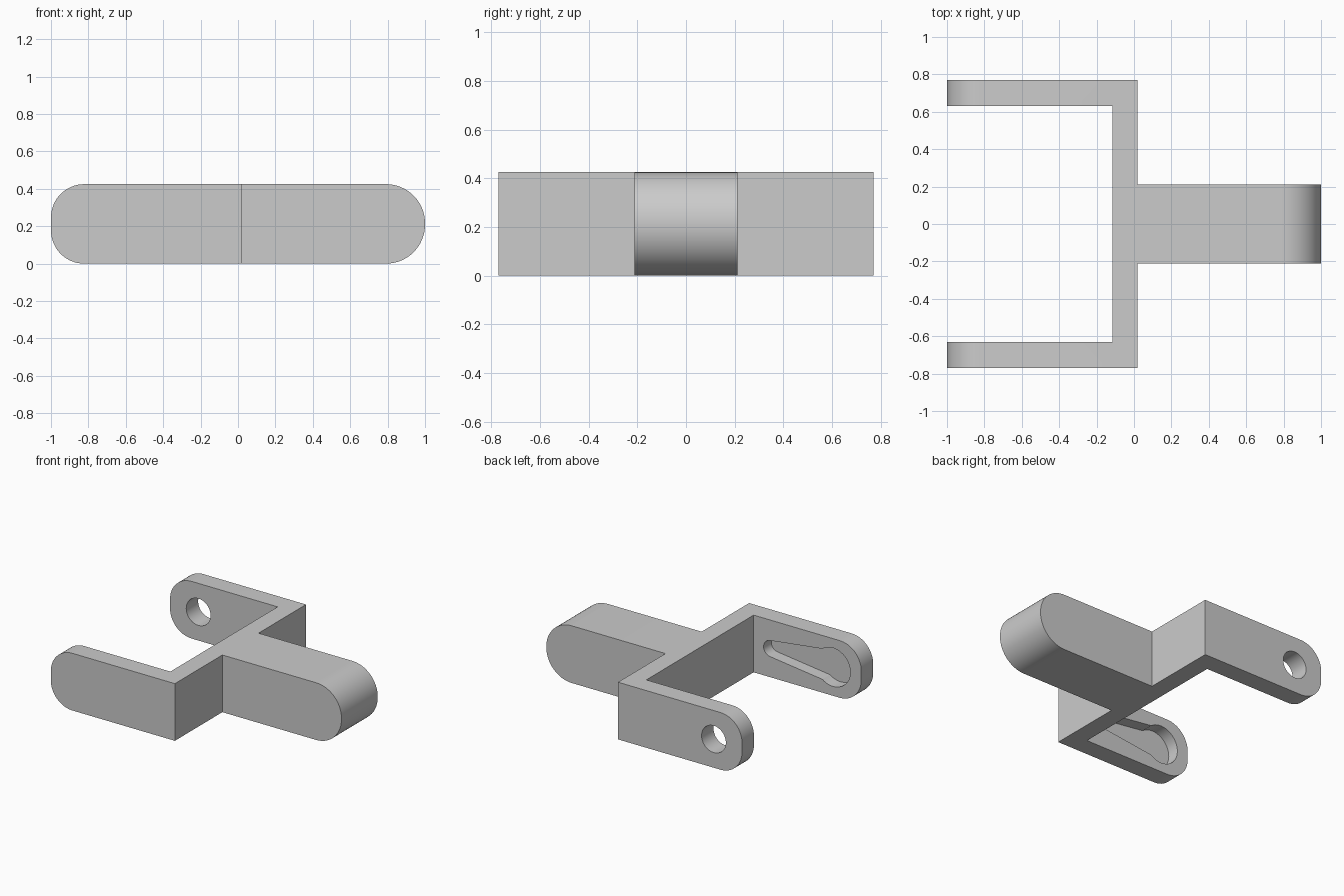
import bpy, bmesh
from math import cos, sin, radians
from mathutils import Vector

cube = bpy.data.objects.get("Cube")
if cube:
    bpy.data.objects.remove(cube, do_unlink=True)

HEIGHT = 0.425
MID = HEIGHT / 2
TIP = 1.0             # reach of arms and tongue along x
PIVOT_X = -0.767      # axis shared by the hole and the recess hub

grey = bpy.data.materials.new("light_grey")
grey.use_nodes = True
colour = (0.6, 0.6, 0.6, 1)
grey.diffuse_color = colour
grey.node_tree.nodes["Principled BSDF"].inputs["Base Color"].default_value = colour


def prism(name, points, direction, round_ends=()):
    """Extrude a closed outline; round_ends lists (x, radius) tips to round."""
    bm = bmesh.new()
    face = bm.faces.new([bm.verts.new(p) for p in points])
    new = bmesh.ops.extrude_face_region(bm, geom=[face])["geom"]
    verts = [g for g in new if isinstance(g, bmesh.types.BMVert)]
    bmesh.ops.translate(bm, verts=verts, vec=direction)
    for x, radius in round_ends:
        edges = [e for e in bm.edges
                 if all(abs(v.co.x - x) < 1e-4 for v in e.verts)
                 and abs(e.verts[0].co.z - e.verts[1].co.z) < 1e-4]
        bmesh.ops.bevel(bm, geom=edges, offset=radius, segments=16,
                        profile=0.5, affect='EDGES', clamp_overlap=False)
    bmesh.ops.recalc_face_normals(bm, faces=bm.faces)
    mesh = bpy.data.meshes.new(name)
    bm.to_mesh(mesh)
    bm.free()
    mesh.materials.append(grey)
    obj = bpy.data.objects.new(name, mesh)
    bpy.context.collection.objects.link(obj)
    return obj


def arc(cx, radius, start, end, y, steps=32):
    """Points on an arc in the xz plane, at mid height."""
    angles = [radians(start + (end - start) * i / steps) for i in range(steps + 1)]
    return [Vector((cx + radius * cos(a), y, MID + radius * sin(a))) for a in angles]


def cut(target, cutter):
    cutter.hide_render = True
    mod = target.modifiers.new("cut", 'BOOLEAN')
    mod.operation = 'DIFFERENCE'
    mod.solver = 'EXACT'
    mod.object = cutter
    bpy.context.view_layer.objects.active = target
    bpy.ops.object.modifier_apply(modifier=mod.name)
    bpy.data.objects.remove(cutter, do_unlink=True)


# Forked bracket: two arms, a crossbar and a tongue, from half a plan outline
half = [(TIP, 0.2125), (0.02, 0.2125), (0.02, 0.77),
        (-TIP, 0.77), (-TIP, 0.63), (-0.115, 0.63)]
plan = half + [(x, -y) for x, y in reversed(half)]
bracket = prism("forked_bracket", [(x, y, 0) for x, y in plan], (0, 0, HEIGHT),
                [(-TIP, 0.178), (TIP, 0.209)])

# Round pivot hole through the back arm
hole = prism("hole_cutter", arc(PIVOT_X, 0.1, 0, 360, 0.5, 48)[:-1], (0, 0.4, 0))
cut(bracket, hole)

# Tapered blind recess in the inner face of the front arm
slot = arc(PIVOT_X, 0.143, 52.5, 307.5, -0.72) + arc(-0.257, 0.06, -83, 83, -0.72)
cut(bracket, prism("recess_cutter", slot, (0, 0.2, 0)))

# Smooth the curves, keep the corners sharp
bpy.ops.object.select_all(action='DESELECT')
bracket.select_set(True)
bpy.context.view_layer.objects.active = bracket
bpy.ops.object.shade_smooth_by_angle(angle=radians(25))
